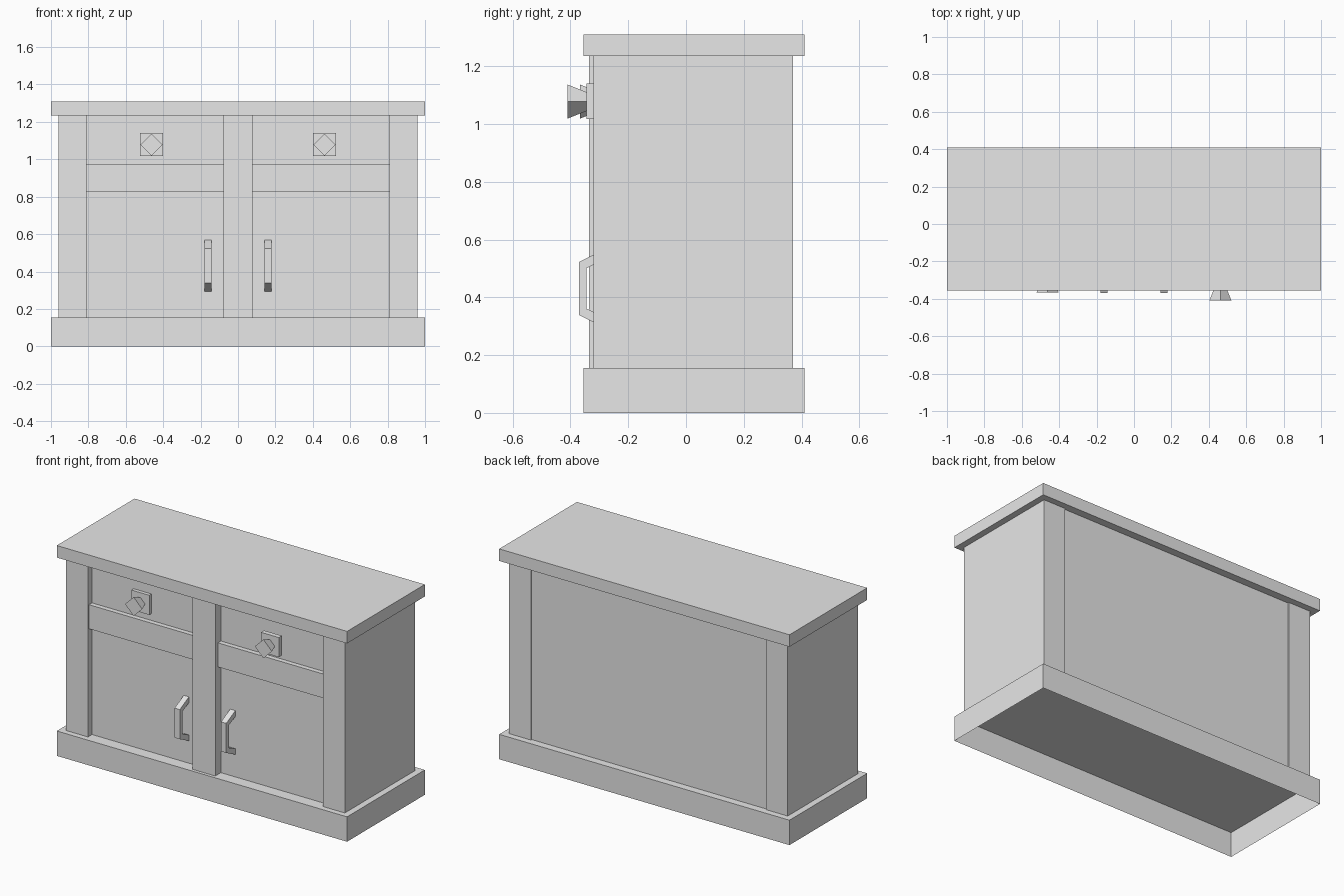
import bpy
import bmesh
from mathutils import Vector

if "Cube" in bpy.data.objects:
    bpy.data.objects.remove(bpy.data.objects["Cube"], do_unlink=True)

grey = bpy.data.materials.new("plain_grey")
grey.use_nodes = True
COLOUR = (0.8, 0.8, 0.8, 1)
grey.diffuse_color = COLOUR
grey.node_tree.nodes["Principled BSDF"].inputs["Base Color"].default_value = COLOUR


def finish(name, bm):
    """Turn a bmesh into a named object with the grey material."""
    bmesh.ops.recalc_face_normals(bm, faces=bm.faces)
    mesh = bpy.data.meshes.new(name)
    bm.to_mesh(mesh)
    bm.free()
    mesh.materials.append(grey)
    obj = bpy.data.objects.new(name, mesh)
    bpy.context.collection.objects.link(obj)
    return obj


def box(name, x, y, z, open_bottom=False):
    """Box from (low, high) ranges on each axis."""
    bm = bmesh.new()
    bmesh.ops.create_cube(bm, size=1)
    for v in bm.verts:
        v.co = Vector([r[0] if c < 0 else r[1] for c, r in zip(v.co, (x, y, z))])
    if open_bottom:
        low = [f for f in bm.faces if f.calc_center_median().z < z[0] + 0.001]
        bmesh.ops.delete(bm, geom=low, context="FACES_ONLY")
    return finish(name, bm)


def knob(name, x, z, back, front, r_back, r_front):
    """Flared four-sided knob with its corners up, down and sideways."""
    bm = bmesh.new()
    rings = []
    for y, r in ((back, r_back), (front, r_front)):
        rings.append([bm.verts.new((x + dx * r, y, z + dz * r))
                      for dx, dz in ((1, 0), (0, 1), (-1, 0), (0, -1))])
    for i in range(4):
        j = (i + 1) % 4
        bm.faces.new((rings[0][i], rings[0][j], rings[1][j], rings[1][i]))
    for ring in rings:
        bm.faces.new(ring)
    return finish(name, bm)


def handle(name, x, half_width):
    """Bent bar handle: outer and inner side profiles joined across x."""
    mid, door = 0.431, -0.28
    outer = [(door, 0.137), (-0.37, 0.092), (-0.37, -0.092), (door, -0.137)]
    inner = [(door, 0.1), (-0.345, 0.07), (-0.345, -0.07), (door, -0.1)]
    bm = bmesh.new()
    loops = [[bm.verts.new((x + s * half_width, y, mid + dz)) for y, dz in path]
             for s in (-1, 1) for path in (outer, inner)]
    lo, li, ro, ri = loops
    for i in range(3):
        for a, b in ((lo, li), (li, ri), (ri, ro), (ro, lo)):
            bm.faces.new((a[i], a[i + 1], b[i + 1], b[i]))
    for i in (0, 3):
        bm.faces.new((lo[i], li[i], ri[i], ro[i]))
    return finish(name, bm)


# Base plinth (hollow underneath), worktop and carcass
BODY = (0.155, 1.235)
box("base_plinth", (-1, 1), (-0.355, 0.41), (0, BODY[0]), open_bottom=True)
box("worktop", (-1, 1), (-0.355, 0.41), (BODY[1], 1.31))
box("cabinet_body", (-0.81, 0.81), (-0.28, 0.362), BODY)
box("centre_post", (-0.078, 0.078), (-0.335, -0.28), BODY)

# Parts repeated on each side; the right-hand knob sits further back
for side, s, shift in (("left", 1, 0), ("right", -1, 0.043)):
    def span(a, b):
        return tuple(sorted((s * a, s * b)))

    box(side + "_side_post", span(0.81, 0.96), (-0.32, 0.37), BODY)
    box(side + "_rail", span(0.078, 0.81), (-0.31, -0.28), (0.825, 0.975))
    box(side + "_knob_plate", span(0.4, 0.523),
        (-0.345 + shift, -0.315 + shift), (1.018, 1.14))
    knob(side + "_drawer_knob", s * 0.462, 1.078,
         -0.345 + shift, -0.41 + shift, 0.033, 0.059)
    handle(side + "_door_handle", s * 0.16, 0.018)
